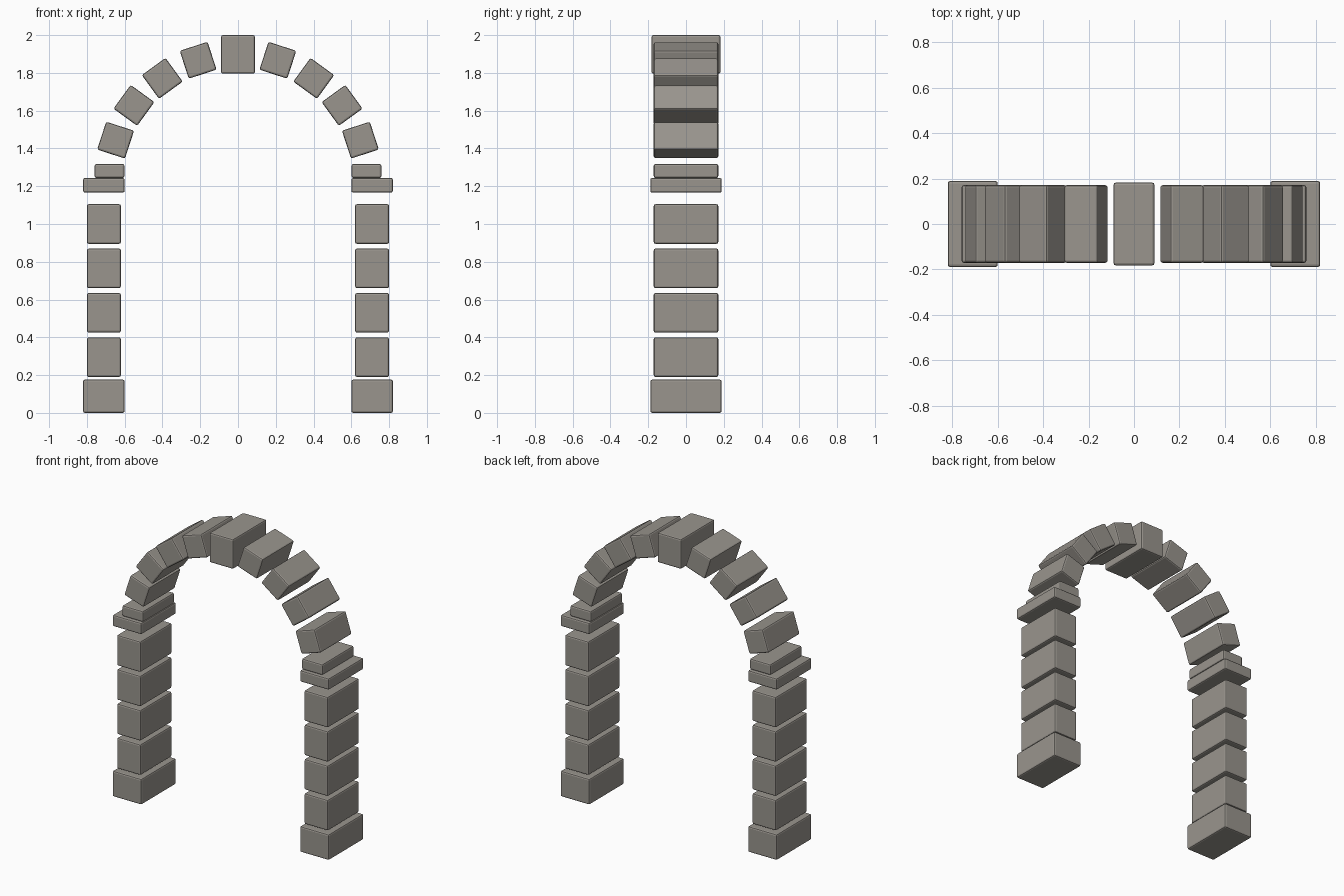
import bpy
from math import radians

cube = bpy.data.objects.get("Cube")
if cube:
    bpy.data.objects.remove(cube, do_unlink=True)

# Single stone colour
STONE = (0.32, 0.30, 0.27, 1.0)
stone = bpy.data.materials.new("warm grey stone")
stone.use_nodes = True
stone.diffuse_color = STONE
stone.node_tree.nodes["Principled BSDF"].inputs["Base Color"].default_value = STONE


def block(name, x, z, width, depth, height, angle=0):
    """Stone block with softly rounded edges, centred at (x, 0, z)."""
    bpy.ops.mesh.primitive_cube_add(size=1, location=(x, 0, z))
    ob = bpy.context.object
    ob.name = name
    ob.scale = (width, depth, height)
    bpy.ops.object.transform_apply(location=False, rotation=False, scale=True)
    ob.rotation_euler.y = radians(angle)
    ob.data.materials.append(stone)
    bevel = ob.modifiers.new("rounded edges", 'BEVEL')
    bevel.width = 0.01
    bevel.segments = 2
    return ob


DEPTH = 0.342
WIDE = 0.378
# Arch stones from springing to crown: x, z, tilt
ARCH = [(0.648, 1.444, 18), (0.551, 1.628, 36),
        (0.401, 1.771, 54), (0.211, 1.867, 72)]

for side, s in (("left", 1), ("right", -1)):
    # Pillar: wide base and four stacked blocks
    block(f"{side}_base", s * 0.71, 0.088, 0.22, WIDE, 0.176)
    for i in range(4):
        block(f"{side}_pillar_block_{i + 1}", s * 0.71, 0.295 + i * 0.235,
              0.18, DEPTH, 0.21)

    # Two-step capital, flush on the inner face
    block(f"{side}_capital", s * 0.71, 1.205, 0.22, WIDE, 0.078)
    block(f"{side}_impost", s * 0.68, 1.281, 0.158, DEPTH, 0.074)

    # Curved run of tilted stones
    for i, (x, z, tilt) in enumerate(ARCH):
        block(f"{side}_arch_stone_{i + 1}", s * x, z, 0.155, DEPTH, 0.155, -s * tilt)

# Crown of the arch
block("keystone", 0, 1.898, 0.18, 0.365, 0.204)
